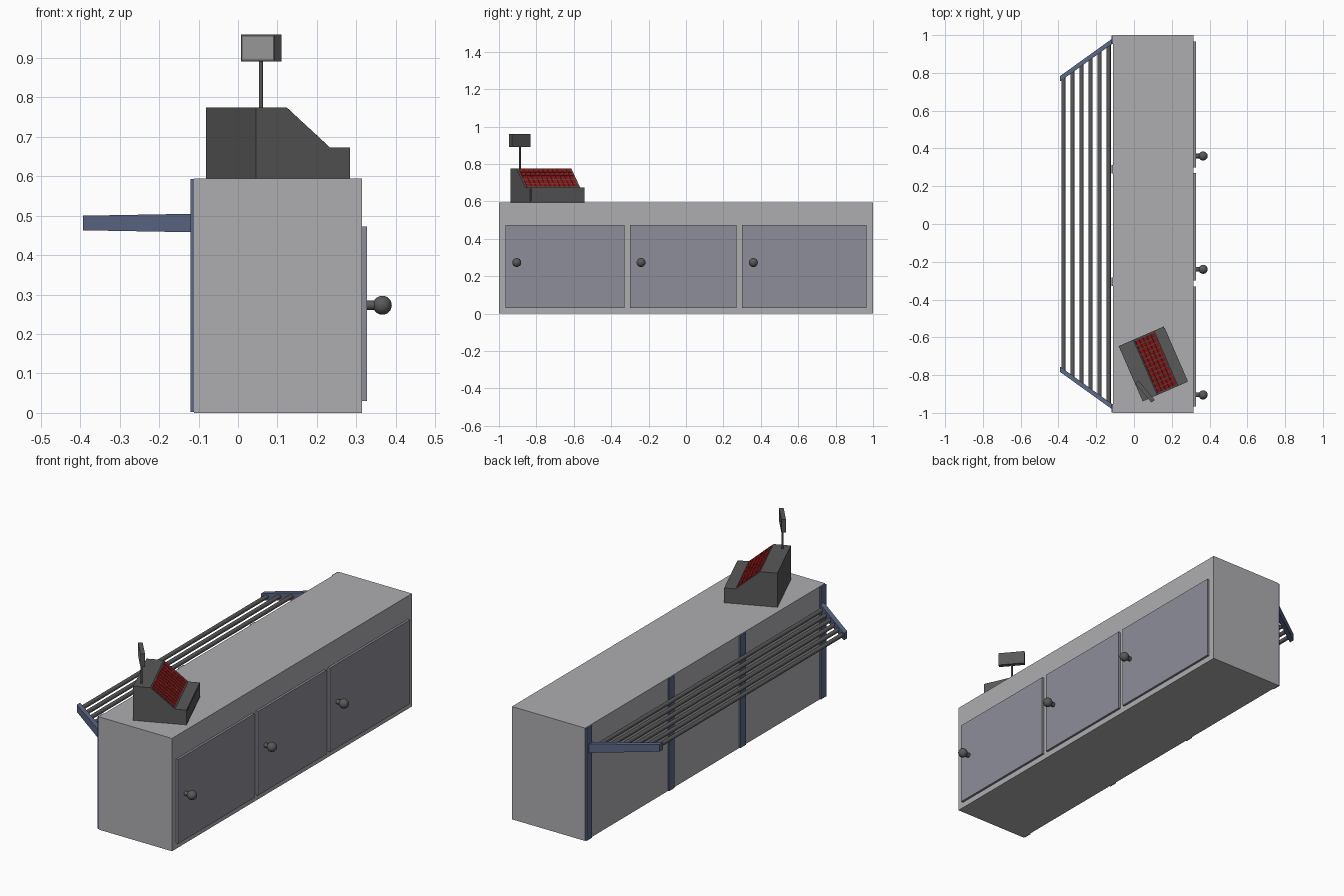
import bpy, bmesh, math
from mathutils import Vector, Matrix

if "Cube" in bpy.data.objects:
    bpy.data.objects.remove(bpy.data.objects["Cube"])


def material(name, rgb):
    m = bpy.data.materials.new(name)
    m.diffuse_color = (*rgb, 1)
    m.use_nodes = True
    m.node_tree.nodes["Principled BSDF"].inputs["Base Color"].default_value = m.diffuse_color
    return m


BODY = material("light_grey", (0.42, 0.42, 0.44))
DOOR = material("cool_grey", (0.27, 0.27, 0.32))
BLUE = material("slate_blue", (0.11, 0.14, 0.24))
DARK = material("dark_grey", (0.1, 0.1, 0.1))
RED = material("key_red", (0.3, 0.01, 0.01))
SCREEN = material("screen_grey", (0.4, 0.4, 0.4))


def finish(name, bm, mat, matrix=Matrix(), smooth=False):
    bmesh.ops.recalc_face_normals(bm, faces=bm.faces)
    me = bpy.data.meshes.new(name)
    bm.to_mesh(me)
    bm.free()
    for p in me.polygons:
        p.use_smooth = smooth
    me.materials.append(mat)
    ob = bpy.data.objects.new(name, me)
    ob.matrix_world = matrix
    bpy.context.collection.objects.link(ob)
    return ob


def add_box(bm, lo, hi, matrix=Matrix()):
    lo, hi = Vector(lo), Vector(hi)
    m = matrix @ Matrix.Translation((lo + hi) / 2) @ Matrix.Diagonal((*(hi - lo), 1))
    bmesh.ops.create_cube(bm, size=1, matrix=m)


def box(name, lo, hi, mat, matrix=Matrix()):
    bm = bmesh.new()
    add_box(bm, lo, hi)
    return finish(name, bm, mat, matrix)


def prism(name, pts, vec, mat, matrix=Matrix()):
    bm = bmesh.new()
    f = bm.faces.new([bm.verts.new(p) for p in pts])
    ext = bmesh.ops.extrude_face_region(bm, geom=[f], use_keep_orig=True)
    bmesh.ops.translate(bm, vec=vec, verts=[v for v in ext["geom"] if isinstance(v, bmesh.types.BMVert)])
    return finish(name, bm, mat, matrix)


def rod(name, a, b, r, mat, seg=12):
    a, b = Vector(a), Vector(b)
    bm = bmesh.new()
    m = Matrix.Translation((a + b) / 2) @ (b - a).to_track_quat('Z', 'Y').to_matrix().to_4x4()
    bmesh.ops.create_cone(bm, cap_ends=True, segments=seg, radius1=r, radius2=r,
                          depth=(b - a).length, matrix=m)
    ob = finish(name, bm, mat)
    for p in ob.data.polygons:
        p.use_smooth = len(p.vertices) == 4
    return ob


# Counter cabinet
box("counter_body", (-0.112, -1, 0), (0.315, 1, 0.595), BODY)

# Doors with round knobs
for i, (y0, y1, ky) in enumerate([(-0.965, -0.33, -0.905), (-0.3, 0.27, -0.24), (0.3, 0.965, 0.36)]):
    box(f"door_{i}", (0.31, y0, 0.03), (0.327, y1, 0.473), DOOR)
    rod(f"knob_stem_{i}", (0.32, ky, 0.273), (0.36, ky, 0.273), 0.012, DARK)
    bm = bmesh.new()
    bmesh.ops.create_uvsphere(bm, u_segments=20, v_segments=12, radius=0.024)
    finish(f"knob_{i}", bm, DARK, Matrix.Translation((0.366, ky, 0.273)), True)

# Upright strips on the customer side
for i, y in enumerate((-0.976, -0.305, 0.29, 0.976)):
    box(f"upright_strip_{i}", (-0.12, y - 0.022, 0.002), (-0.108, y + 0.022, 0.593), BLUE)

# Tapered tray-rail brackets
for s, side in ((-1, "front"), (1, "rear")):
    prism(f"rail_bracket_{side}",
          [(-0.11, s * 0.985, 0.458), (-0.393, s * 0.782, 0.463),
           (-0.393, s * 0.782, 0.5), (-0.11, s * 0.985, 0.505)],
          (0, -s * 0.028, 0), BLUE)

# Tray rail bars
for i in range(6):
    x = -0.374 + i * 0.048
    y = 0.77 + (x + 0.393) * 0.717
    rod(f"rail_bar_{i}", (x, -y, 0.482), (x, y, 0.482), 0.011, DARK)

# Cash register housing: local x runs to the clerk, local y along its width
W = 0.319
REG = Matrix.Translation((0.046, -0.939, 0.595)) @ Matrix.Rotation(math.radians(23.5), 4, 'Z')
prism("register_housing",
      [(0, 0, 0), (0.26, 0, 0), (0.26, 0, 0.078), (0.204, 0, 0.078), (0.084, 0, 0.18), (0, 0, 0.18)],
      (0, W, 0), DARK, REG)
box("cash_drawer_front", (0.255, 0.008, 0.006), (0.262, W - 0.008, 0.073), DARK, REG)

# Red keys on the sloped panel
slope = math.hypot(0.12, 0.102)
KEYS = Matrix.Translation((0.084, 0, 0.18)) @ Matrix.Rotation(math.atan2(0.102, 0.12), 4, 'Y')
bm = bmesh.new()
rows, cols = 5, 11
du, dv = (slope - 0.012) / rows, (W - 0.016) / cols
for r in range(rows):
    for c in range(cols):
        u, v = 0.006 + r * du, 0.008 + c * dv
        add_box(bm, (u + 0.002, v + 0.002, -0.002), (u + du - 0.002, v + dv - 0.002, 0.003), KEYS)
finish("register_keys", bm, RED, REG)

# Customer display on a pole
rod("display_pole", (0.058, -0.888, 0.77), (0.058, -0.888, 0.9), 0.005, DARK)
DISP = Matrix.Translation((0.059, -0.888, 0.925)) @ Matrix.Rotation(math.radians(-50), 4, 'Z')
box("display_case", (-0.066, -0.011, -0.034), (0.066, 0.011, 0.034), DARK, DISP)
box("display_screen", (-0.06, -0.012, -0.029), (0.06, -0.008, 0.029), SCREEN, DISP)
